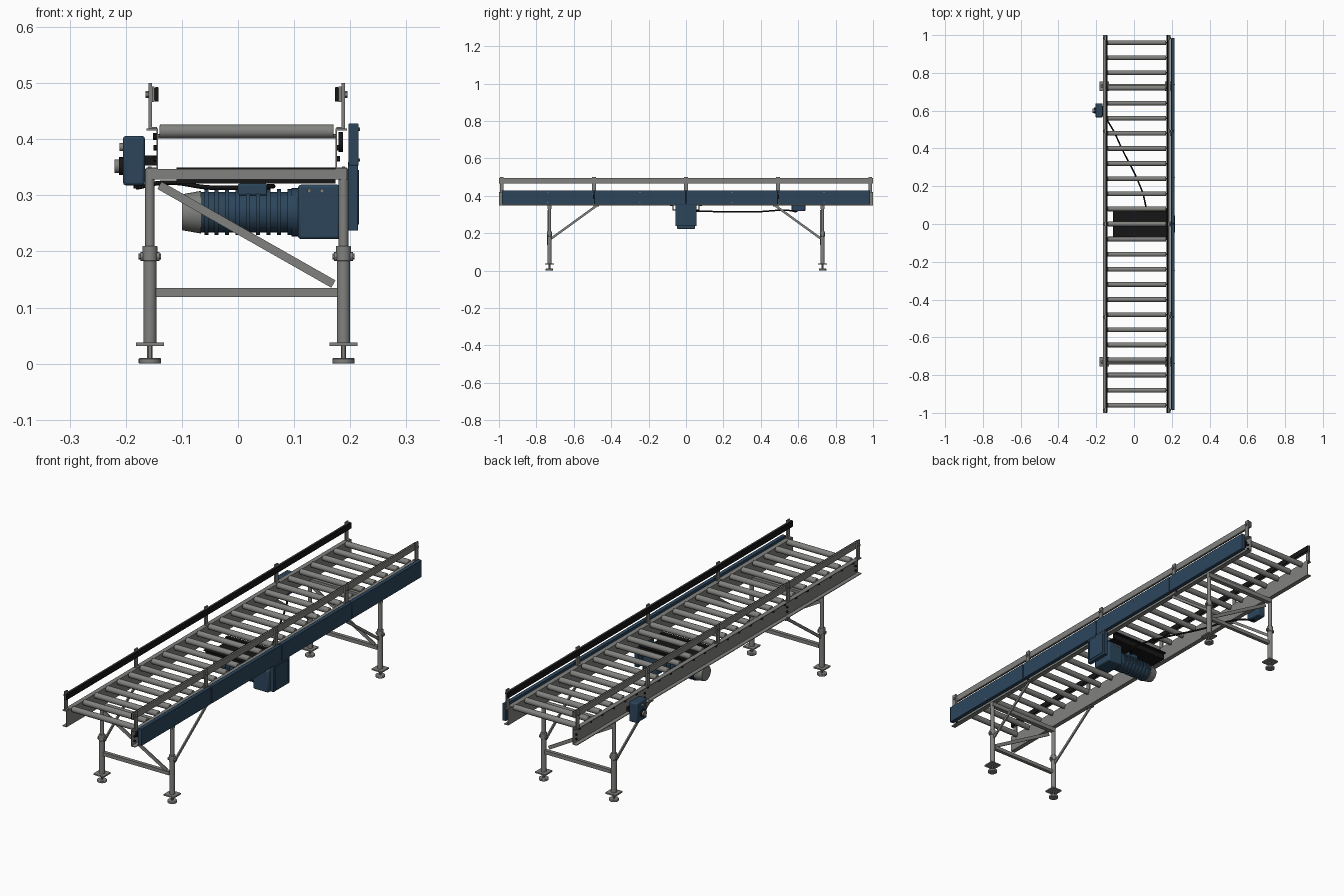
import bpy, bmesh
from mathutils import Vector, Matrix

if "Cube" in bpy.data.objects:
    bpy.data.objects.remove(bpy.data.objects["Cube"], do_unlink=True)


def material(name, color):
    m = bpy.data.materials.new(name)
    m.use_nodes = True
    m.diffuse_color = (*color, 1)
    m.node_tree.nodes["Principled BSDF"].inputs["Base Color"].default_value = (*color, 1)
    return m


STEEL = material("grey steel", (0.22, 0.22, 0.21))
BLUE = material("dark blue paint", (0.025, 0.06, 0.105))
BLACK = material("black plastic", (0.008, 0.008, 0.008))
CX = 0.0155  # centre line of the roller bed
SIDES = ((-1, "right"), (1, "left"))


def finish(name, bm, mat, bevel=0):
    bmesh.ops.recalc_face_normals(bm, faces=bm.faces)
    mesh = bpy.data.meshes.new(name)
    bm.to_mesh(mesh)
    bm.free()
    mesh.materials.append(mat)
    ob = bpy.data.objects.new(name, mesh)
    bpy.context.collection.objects.link(ob)
    if bevel:
        mod = ob.modifiers.new("bevel", "BEVEL")
        mod.width = bevel
        mod.segments = 2
    return ob


def box(name, x, y, z, mat, bevel=0):
    bm = bmesh.new()
    mid = [(a + b) / 2 for a, b in (x, y, z)]
    size = [abs(b - a) for a, b in (x, y, z)]
    bmesh.ops.create_cube(bm, size=1, matrix=Matrix.Translation(mid) @ Matrix.Diagonal((*size, 1)))
    return finish(name, bm, mat, bevel)


def aligned(p, q):
    p, q = Vector(p), Vector(q)
    turn = (q - p).to_track_quat('Z', 'Y').to_matrix().to_4x4()
    return Matrix.Translation((p + q) / 2) @ turn, (q - p).length


def bar(name, p, q, w, h, mat=STEEL):
    m, length = aligned(p, q)
    bm = bmesh.new()
    bmesh.ops.create_cube(bm, size=1, matrix=m @ Matrix.Diagonal((w, h, length, 1)))
    return finish(name, bm, mat)


def rod(name, p, q, r, mat=STEEL, r2=None, n=20, bevel=0):
    m, length = aligned(p, q)
    bm = bmesh.new()
    bmesh.ops.create_cone(bm, cap_ends=True, segments=n, radius1=r,
                          radius2=r if r2 is None else r2, depth=length, matrix=m)
    ob = finish(name, bm, mat, bevel)
    if bevel:
        ob.modifiers["bevel"].angle_limit = 1
    return ob


def across(s, a, b):
    """x range on one side, measured outwards from the centre line"""
    return (CX + s * a, CX + s * b)


def channel(name, s):
    """side frame: C section open outwards, run along y"""
    i, o, t = 0.158, 0.1785, 0.003
    lo, hi = 0.347, 0.419
    pts = [(o, lo), (i, lo), (i, hi), (o, hi), (o, hi - t), (i + t, hi - t), (i + t, lo + t), (o, lo + t)]
    bm = bmesh.new()
    f = bm.faces.new([bm.verts.new((CX + s * a, -1, z)) for a, z in pts])
    ext = bmesh.ops.extrude_face_region(bm, geom=[f])
    bmesh.ops.translate(bm, vec=(0, 2, 0), verts=[v for v in ext["geom"] if isinstance(v, bmesh.types.BMVert)])
    return finish(name, bm, STEEL)


# Rollers with axles, end nuts and drive sprockets
for i in range(25):
    y = 0.96 - i * 0.08
    rod("roller", (CX - 0.155, y, 0.414), (CX + 0.155, y, 0.414), 0.0125, n=24, bevel=0.002)
    rod("roller_axle", (CX - 0.16, y, 0.405), (CX + 0.16, y, 0.405), 0.004, n=8)
    rod("axle_nut", (CX - 0.161, y, 0.405), (CX - 0.167, y, 0.405), 0.006, BLACK, n=6)
    rod("drive_sprocket", (CX + 0.164, y, 0.395), (CX + 0.172, y, 0.395), 0.018, BLACK, n=16)

# Side frames and guard rails
for s, side in SIDES:
    channel(side + "_side_frame", s)
    box(side + "_guard_rail", across(s, 0.164, 0.169), (-1, 1), (0.466, 0.494), STEEL)
    box(side + "_guard_strip", across(s, 0.157, 0.164), (-1, 1), (0.467, 0.493), BLACK, 0.002)
    for y in (-0.985, -0.492, 0, 0.492, 0.985):
        box("guard_post", across(s, 0.169, 0.175), (y - 0.01, y + 0.01), (0.417, 0.5), STEEL)
        box("guard_post_foot", across(s, 0.16, 0.175), (y - 0.01, y + 0.01), (0.419, 0.422), STEEL)
        rod("guard_bolt", (CX + s * 0.175, y, 0.48), (CX + s * 0.18, y, 0.48), 0.006, n=6)
    for y in (-0.98, -0.5, 0.5, 0.98):
        for z in (0.365, 0.385):
            rod("frame_bolt", (CX + s * 0.161, y, z), (CX + s * 0.166, y, z), 0.005, BLACK, n=6)

# Leg stands
for e, end in ((-1, "front"), (1, "back")):
    y = e * 0.73
    box(end + "_cross_member", across(1, -0.174, 0.179), (y - 0.01, y + 0.01), (0.328, 0.347), STEEL)
    box(end + "_lower_crossbar", across(1, -0.162, 0.162), (y - 0.008, y + 0.008), (0.119, 0.135), STEEL)
    bar(end + "_diagonal_brace", (-0.14, y - 0.012, 0.318), (0.17, y - 0.012, 0.142), 0.005, 0.015)
    for s, side in SIDES:
        x = CX + s * 0.1725
        leg = end + "_" + side
        rod(leg + "_foot_pad", (x, y, 0), (x, y, 0.01), 0.02, bevel=0.002)
        rod(leg + "_foot_stem", (x, y, 0.01), (x, y, 0.04), 0.0048, n=12)
        box(leg + "_foot_plate", (x - 0.025, x + 0.025), (y - 0.025, y + 0.025), (0.032, 0.038), STEEL)
        rod(leg + "_outer_leg", (x, y, 0.038), (x, y, 0.19), 0.0118, n=24)
        rod(leg + "_inner_leg", (x, y, 0.19), (x, y, 0.347), 0.0085, n=24)
        rod(leg + "_collar", (x, y, 0.183), (x, y, 0.21), 0.0135, n=24, bevel=0.002)
        rod(leg + "_clamp_bolt", (x - 0.02, y, 0.191), (x + 0.02, y, 0.191), 0.005, n=6)
        for k in (-1, 1):
            rod("clamp_knob", (x + k * 0.012, y, 0.191), (x + k * 0.017, y, 0.191), 0.008, n=12)
        bar(leg + "_long_brace", (x, y - e * 0.008, 0.17), (x, e * 0.478, 0.347), 0.006, 0.012)
        box(leg + "_brace_tab", (x - 0.008, x + 0.008), (e * 0.465, e * 0.495), (0.342, 0.348), STEEL)

# Chain covers in four lengths, with screws
for i in range(4):
    y = -0.985 + i * 0.4925
    box("chain_cover", (0.197, 0.215), (y + 0.001, y + 0.4915), (0.353, 0.428), BLUE, 0.002)
    for z in (0.418, 0.363):
        rod("cover_screw", (0.214, y + 0.246, z), (0.217, y + 0.246, z), 0.003, n=8)
box("drive_cover", (0.196, 0.214), (-0.056, 0.056), (0.237, 0.36), BLUE, 0.002)
box("drive_cover_panel", (0.213, 0.216), (-0.045, 0.045), (0.248, 0.345), BLUE, 0.001)

# Motor mount
box("motor_mount_plate", (-0.11, 0.174), (-0.07, 0.07), (0.321, 0.326), BLACK)
for k in (-1, 1):
    box("motor_mount_flange", (-0.11, 0.174), (k * 0.066, k * 0.071), (0.321, 0.35), BLACK)
    box("motor_mount_lip", (-0.11, 0.174), (k * 0.066, k * 0.085), (0.346, 0.35), BLACK)

# Gear motor lying across the bed
AX = 0.27
box("gearbox", (0.107, 0.182), (-0.048, 0.048), (0.222, 0.319), BLUE, 0.005)
rod("drive_shaft", (0.18, 0, AX), (0.2, 0, AX), 0.014)
rod("motor_body", (-0.066, 0, AX), (0.108, 0, AX), 0.036, BLUE, n=32)
rod("motor_flange", (0.095, 0, AX), (0.108, 0, AX), 0.043, BLUE, n=32)
for i in range(9):
    x = -0.06 + i * 0.0185
    rod("motor_fin", (x, 0, AX), (x + 0.007, 0, AX), 0.041, BLUE, n=32)
rod("motor_fan_cowl", (-0.066, 0, AX), (-0.1, 0, AX), 0.038, STEEL, r2=0.032, n=32)
box("motor_terminal_box", (0.0, 0.052), (-0.025, 0.025), (0.3, 0.321), BLUE, 0.003)
for x in (0.127, 0.15):
    for k in (-1, 1):
        rod("gearbox_bolt", (x, k * 0.047, 0.308), (x, k * 0.051, 0.308), 0.004, n=6)

# Control box with switches
box("control_box", (-0.205, -0.166), (0.565, 0.638), (0.318, 0.406), BLUE, 0.005)
box("control_box_bracket", (-0.168, -0.144), (0.58, 0.625), (0.353, 0.371), BLACK)
rod("switch_base", (-0.204, 0.6, 0.352), (-0.212, 0.6, 0.352), 0.016, BLACK)
rod("switch_knob", (-0.211, 0.6, 0.352), (-0.22, 0.6, 0.352), 0.012, STEEL)
rod("push_button", (-0.204, 0.6, 0.386), (-0.211, 0.6, 0.386), 0.007, STEEL)
rod("cable_gland", (-0.18, 0.59, 0.32), (-0.18, 0.59, 0.312), 0.006, BLACK, n=8)

# Cable from control box to motor
curve = bpy.data.curves.new("motor_cable", "CURVE")
curve.dimensions = '3D'
curve.bevel_depth = 0.004
curve.bevel_resolution = 2
path = [(-0.18, 0.59, 0.314), (-0.14, 0.545, 0.322), (-0.05, 0.37, 0.314),
        (0.02, 0.23, 0.314), (0.055, 0.13, 0.316), (0.06, 0.06, 0.316), (0.035, 0.02, 0.314)]
spline = curve.splines.new('BEZIER')
spline.bezier_points.add(len(path) - 1)
for point, co in zip(spline.bezier_points, path):
    point.co = co
    point.handle_left_type = point.handle_right_type = 'AUTO'
curve.materials.append(BLACK)
bpy.context.collection.objects.link(bpy.data.objects.new("motor_cable", curve))

# Smooth round parts, keep edges sharp
bpy.ops.object.select_all(action='DESELECT')
for ob in bpy.context.scene.objects:
    if ob.type == 'MESH':
        ob.select_set(True)
        bpy.context.view_layer.objects.active = ob
bpy.ops.object.shade_smooth_by_angle()
